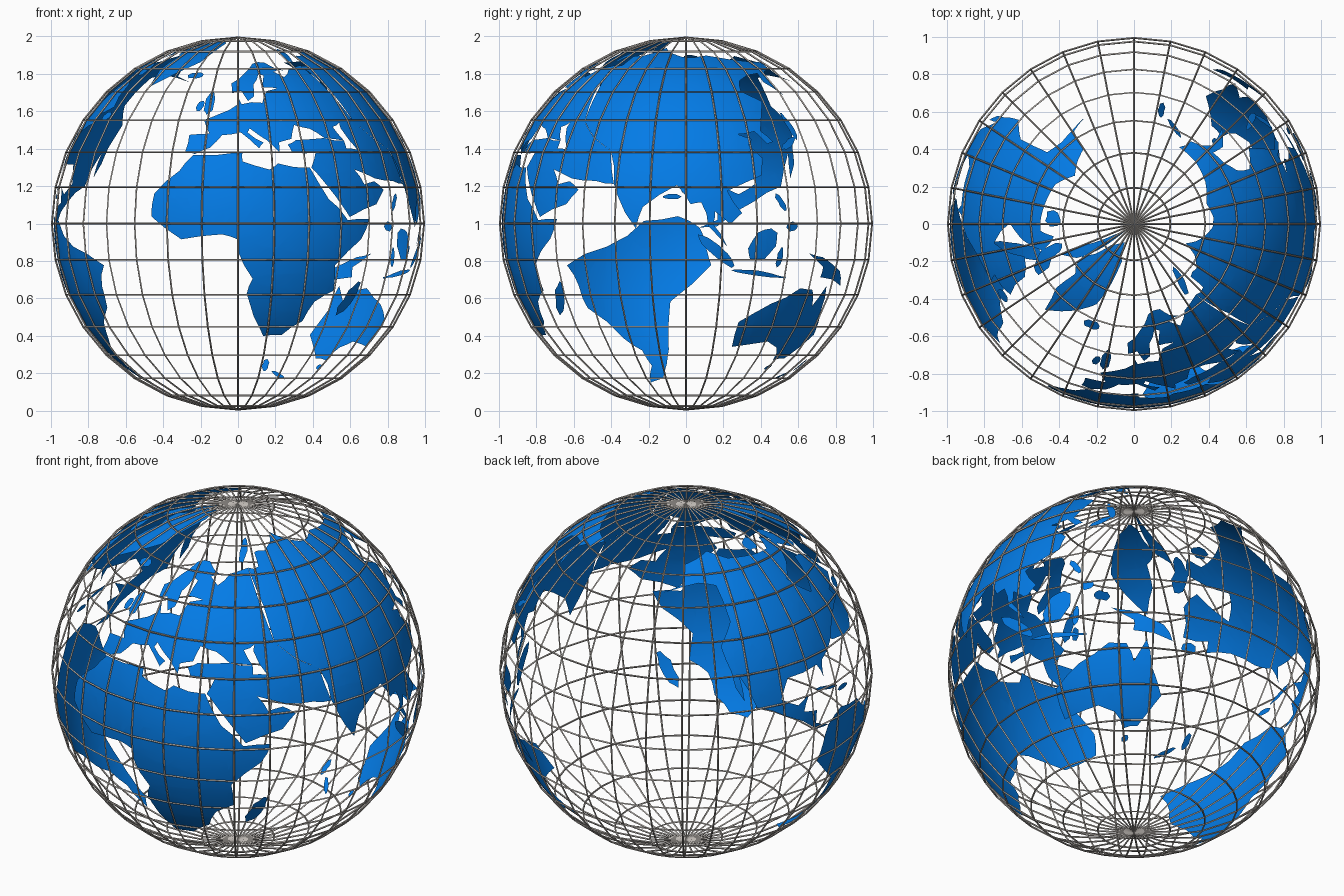
import bpy, bmesh, math, random
from mathutils import Vector
from mathutils.geometry import delaunay_2d_cdt

random.seed(4)
R_LAND = 0.984


def material(name, rgb):
    m = bpy.data.materials.new(name)
    m.diffuse_color = (*rgb, 1)
    return m


BLUE = material("land blue", (0.001, 0.2, 0.8))
GREY = material("wire grey", (0.5, 0.47, 0.44))


def project(lon, lat):
    """Flat chart with curved parallels that is wrapped on the ball (degrees)."""
    a = 1.088 * (1 - 5.5e-5 * lat * lat) * (lon - 10) + 1
    d = 58.1 * math.asinh(math.tan(0.8 * math.radians(lat)))
    d *= 1 + 0.45 * (a / 180) ** 2 * max(0, 1 - (lat / 80) ** 2)
    return Vector((a, min(d - 8.5, 88)))


def roughen(pts):
    """Break each coast line once with a small sideways kink."""
    out = []
    for p, q in zip(pts, pts[1:] + pts[:1]):
        k = random.uniform(-0.06, 0.06)
        out += [p, ((p[0] + q[0]) / 2 - k * (q[1] - p[1]), (p[1] + q[1]) / 2 + k * (q[0] - p[0]))]
    return out


def land(name, pts):
    """Fill a coast outline, slice it into small cells and wrap it on the ball."""
    flat = [project(*p) for p in roughen(pts)]
    verts, _, faces, *_ = delaunay_2d_cdt(flat, [], [list(range(len(flat)))], 1, 1e-4)
    bm = bmesh.new()
    vs = [bm.verts.new((v.x, v.y, 0)) for v in verts]
    for f in faces:
        bm.faces.new([vs[i] for i in f])
    for axis, no in enumerate((Vector((1, 0, 0)), Vector((0, 1, 0)))):
        vals = [v.co[axis] for v in bm.verts]
        for k in range(math.ceil(min(vals) / 4), math.floor(max(vals) / 4) + 1):
            bmesh.ops.bisect_plane(bm, geom=bm.verts[:] + bm.edges[:] + bm.faces[:],
                                   dist=1e-4, plane_co=no * (k * 4), plane_no=no)
    for v in bm.verts:
        a, d = math.radians(v.co.x), math.radians(v.co.y)
        v.co = Vector((math.sin(a) * math.cos(d), -math.cos(a) * math.cos(d), math.sin(d))) * R_LAND
        v.co.z += 1
    bm.normal_update()
    for f in bm.faces:
        f.smooth = True
        if f.normal.dot(f.calc_center_median() - Vector((0, 0, 1))) < 0:
            f.normal_flip()
    me = bpy.data.meshes.new(name)
    bm.to_mesh(me)
    bm.free()
    me.materials.append(BLUE)
    ob = bpy.data.objects.new(name, me)
    bpy.context.collection.objects.link(ob)
    bpy.context.view_layer.objects.active = ob


def isle(name, x0, y0, x1, y1, w):
    """Long rounded island from one end to the other, w = half width."""
    a, b = Vector((x0, y0)), Vector((x1, y1))
    u = (b - a).normalized()
    n = Vector((-u.y, u.x)) * w
    side = [(0, 0), (0.2, 0.8), (0.7, 1), (1, 0.3), (1, -0.3), (0.7, -0.9), (0.2, -0.9)]
    land(name, [tuple(a.lerp(b, t) + n * s) for t, s in side])


# wire cage
bpy.ops.mesh.primitive_uv_sphere_add(segments=32, ring_count=16, radius=0.995, location=(0, 0, 1))
cage = bpy.context.object
cage.name = "wire_cage"
cage.data.materials.append(GREY)
cage.modifiers.new("wire", 'WIREFRAME').thickness = 0.01

# continents
land("africa", [(-6, 35.8), (10.5, 37), (10.5, 33.5), (19, 30.5), (22, 32.7), (32.5, 31), (37, 19.5), (43, 11.5),
    (51.2, 11.8), (48, 4.5), (39.3, -5.5), (40.6, -15.5), (34.8, -20), (32.5, -28), (26, -34), (18.8, -34.5),
    (11.8, -17), (13.5, -11), (9, 0), (9, 4.4), (4.5, 6.3), (-7.5, 4.4), (-17, 13), (-16.8, 21.5), (-9.7, 30)])
land("europe", [(-9, 37), (-9, 43), (-1.5, 43.5), (-4.6, 48.4), (1.6, 50.8), (8.5, 54), (9, 57.3), (10.5, 54.2),
    (20, 54.7), (23.5, 59), (30, 60), (22, 60.5), (25, 65), (22, 65.7), (17.3, 61.5), (16.5, 57), (13.5, 55.4),
    (10.5, 59.2), (6, 58.3), (5.2, 62), (13, 66), (20, 69.9), (30, 70.5), (41, 67), (33, 66.5), (38, 64.3),
    (46, 67.5), (60, 69), (60, 47), (52, 47), (47.5, 45.5), (49.5, 40.5), (41.5, 41.6), (37, 45), (31, 46.5),
    (28.3, 41.5), (23.5, 40.3), (23, 36.8), (19.4, 41), (13.3, 45.5), (12.5, 44), (18, 40.3), (16.2, 38.2),
    (10, 44), (3.2, 43), (-0.5, 38.5), (-5.5, 36.1)])
land("western_asia", [(26.5, 39.5), (30, 41.1), (41.5, 41.6), (49.5, 40.5), (49, 37.5), (53.8, 37), (51, 45),
    (52, 47), (60, 47), (72, 36), (72, 24), (66, 25.3), (57, 26.5), (49, 30), (51.5, 24.5), (56.3, 25.5),
    (59.7, 22.3), (55, 17.2), (43.8, 12.7), (34.8, 28.5), (33, 31), (36, 36.5), (27.5, 36.8)])
land("eastern_asia", [(60, 47), (60, 69), (68, 69), (70, 73), (80, 73), (104, 77.5), (113, 74), (130, 71.5),
    (160, 69.7), (189.5, 66), (179, 62.5), (164, 60), (156.7, 51), (156, 57.5), (162, 61.5), (143, 59.3),
    (136, 54.8), (140.5, 50), (127.5, 39.5), (129.3, 35.3), (126.5, 34.7), (125, 39.5), (118, 39), (122, 37),
    (119.5, 35), (121.8, 30), (118.5, 24.5), (106, 20), (109, 12.5), (105, 8.8), (101, 13.3), (100, 9),
    (103.8, 1.4), (98.5, 8.5), (97.5, 16.5), (94.3, 16), (91.5, 22.7), (80.2, 15.5), (77.5, 8), (72.8, 20),
    (72, 24), (72, 36)])
land("north_america", [(-156, 71.2), (-168, 65.6), (-158, 58.7), (-163, 55), (-150, 60), (-139, 59.5), (-124.5, 48),
    (-124.3, 40.3), (-117.2, 32.5), (-110, 23), (-114, 31), (-105.5, 20.5), (-95, 16), (-83, 8.3), (-77.8, 8),
    (-83.3, 10.5), (-83.3, 15), (-88.5, 16), (-87, 21.4), (-91, 18.7), (-97.5, 22), (-96, 28.5), (-84, 30),
    (-80.8, 25.3), (-81.2, 31), (-75.8, 35.5), (-70.3, 42.5), (-61.5, 45.6), (-65, 48.7), (-56, 52), (-64.8, 60.2),
    (-77, 62.3), (-79.5, 51.5), (-93, 58), (-82, 68), (-95, 71.5), (-97, 68), (-115, 68)])
land("south_america", [(-77.8, 8), (-72, 12), (-62, 10.6), (-50, 1.5), (-35.5, -5.5), (-39, -13.5), (-41, -22),
    (-54, -34), (-62, -39), (-67, -46), (-65.5, -54.8), (-74, -52), (-73.5, -38), (-70.2, -18.5), (-81.2, -5),
    (-79.5, 1)])
land("australia", [(142.5, -10.8), (146, -18.5), (153.3, -27), (150, -37.3), (144, -38.7), (138, -33.5),
    (131, -31.6), (117, -35), (113.5, -25), (122, -17.8), (131, -12), (136.5, -12.3), (140, -17.5)])

# large islands
land("greenland", [(-44, 60), (-53, 67), (-56, 73), (-70, 76.5), (-60, 82), (-32, 83.6), (-17, 80.5), (-23, 70.5)])
land("new_guinea", [(131, -0.8), (137, -2), (147, -6), (150.5, -10.5), (138, -8.2), (138, -5)])
isle("baffin", -65, 64.5, -89, 72.5, 2.5)
isle("ellesmere", -84, 76.5, -68, 83, 7)
isle("victoria_land", -103, 70.5, -118, 71.5, 2)
isle("britain", -4, 50.2, -4, 58.7, 2.3)
isle("ireland", -9, 51.7, -7, 55.2, 1.6)
isle("iceland", -24, 65, -13.5, 65, 1.3)
isle("arctic_long_island", 54, 70.8, 67, 76.7, 1.8)
isle("madagascar", 45, -25.5, 50, -12, 2.2)
isle("japan_south", 130.5, 32.5, 139.5, 36, 1)
isle("japan_north", 139.5, 35, 143.5, 45, 1.3)
isle("borneo", 111, -3, 118.5, 6.5, 3.8)
isle("sumatra", 95.3, 5.6, 106, -5.5, 1.7)
isle("java", 105.3, -6.5, 124, -8.8, 0.7)
isle("celebes", 120, -5.5, 121, 1, 1)
isle("philippines_north", 121, 18.5, 123, 12.7, 1.1)
isle("philippines_south", 122.5, 7.3, 126.5, 8, 1.5)
isle("tasmania", 145, -41.8, 148.3, -42, 1.3)
isle("kiwi_north", 173, -35, 177, -40.5, 1.4)
isle("kiwi_south", 173.5, -41, 167, -46.3, 1.2)
isle("cuba", -84.8, 22.4, -74.3, 20.2, 0.7)
isle("hispaniola", -74, 18.8, -68.5, 18.8, 0.9)
isle("newfoundland", -59, 48.5, -53, 48.5, 1.7)
